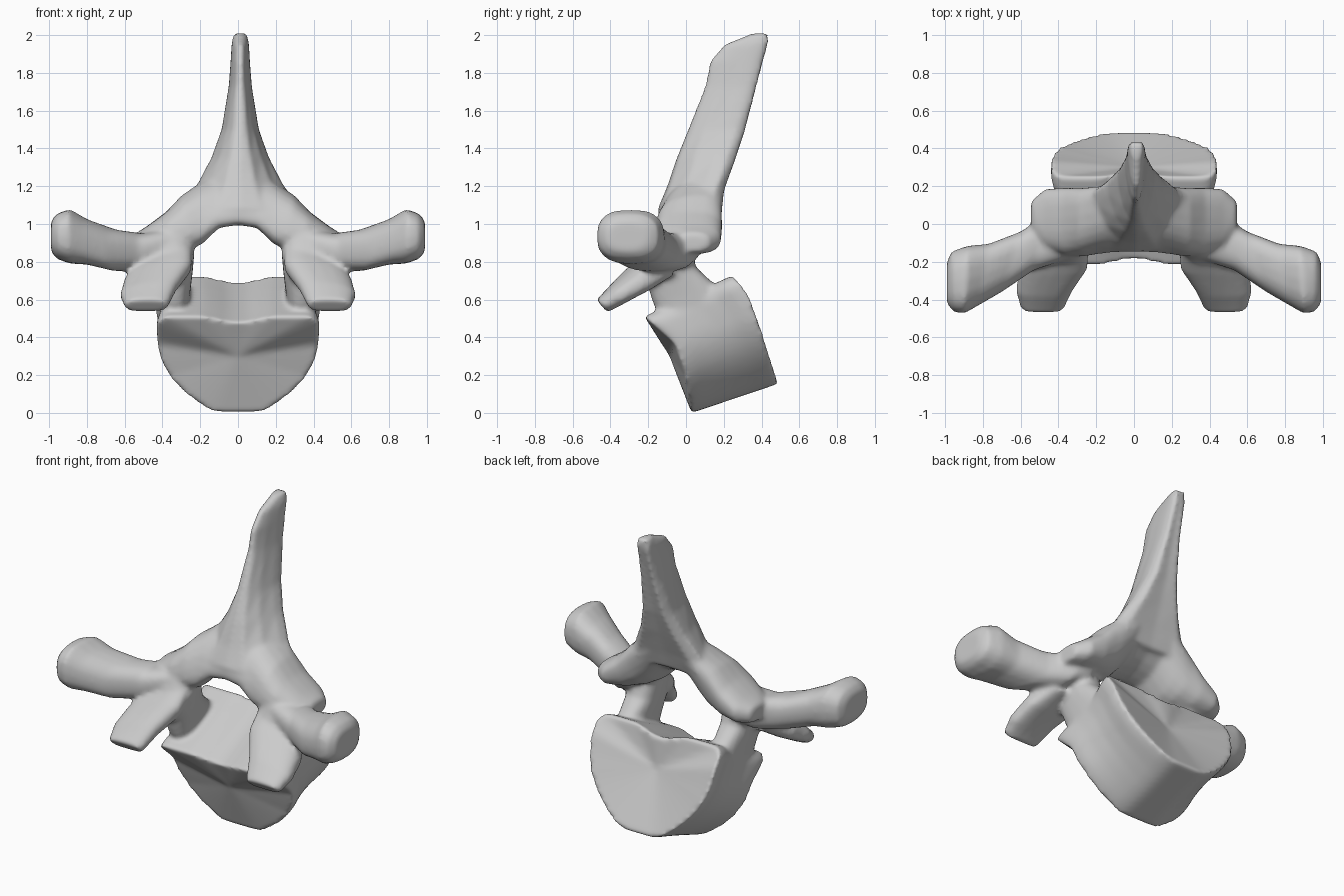
import bpy, bmesh
from math import cos, sin, pi, copysign
from mathutils import Vector as V

if "Cube" in bpy.data.objects:
    bpy.data.objects.remove(bpy.data.objects["Cube"])

bm = bmesh.new()


def loft(rings, dish=(0, 0)):
    """Skin closed rings; caps are fans whose centre moves along y by dish."""
    loops = [[bm.verts.new(p) for p in r] for r in rings]
    n = len(loops[0])
    faces = []
    for a, b in zip(loops, loops[1:]):
        for i in range(n):
            j = (i + 1) % n
            faces.append(bm.faces.new((a[i], a[j], b[j], b[i])))
    for loop, d in ((loops[0], dish[0]), (loops[-1], dish[1])):
        c = sum((v.co for v in loop), V()) / n + V((0, d, 0))
        c = bm.verts.new(c)
        for i in range(n):
            faces.append(bm.faces.new((loop[i], loop[(i + 1) % n], c)))
    bmesh.ops.recalc_face_normals(bm, faces=faces)


def oval(c, u, v, power=2.6, n=20):
    """Rounded-box ring around c with half-axes u and v."""
    k = 2 / power
    out = []
    for i in range(n):
        a = 2 * pi * i / n
        ca, sa = cos(a), sin(a)
        out.append(V(c) + V(u) * copysign(abs(ca) ** k, ca)
                   + V(v) * copysign(abs(sa) ** k, sa))
    return out


def limb(stations, side):
    m = V((side, 1, 1))
    loft([[p * m for p in oval(*s)] for s in stations])


def soften_loop(pts, passes=2):
    """Corner cutting on a closed 2D outline."""
    for _ in range(passes):
        out = []
        for (ax, ay), (bx, by) in zip(pts, pts[1:] + pts[:1]):
            out += [(ax * .75 + bx * .25, ay * .75 + by * .25),
                    (ax * .25 + bx * .75, ay * .25 + by * .75)]
        pts = out
    return pts


def interp(table, h):
    h = max(h, 0)
    for (h0, y0, z0), (h1, y1, z1) in zip(table, table[1:]):
        if h <= h1:
            t = (h - h0) / (h1 - h0)
            return y0 + (y1 - y0) * t, z0 + (z1 - z0) * t
    return table[-1][1:]


# Vertebral body: D section swept from the front end plate to the back one
half = [(0, -.01), (.13, 0), (.26, .17), (.36, .37), (.415, .58), (.43, .8),
        (.43, 1.0), (.33, 1.05), (.17, 1.03), (0, .95)]
section = soften_loop(half + [(-x, h) for x, h in half[-2:0:-1]])
front = [(0, .03, 0), (.4, -.005, .2), (.74, -.06, .37), (1.03, -.22, .51)]
back = [(0, .49, .155), (.5, .4, .44), (.85, .33, .63), (1.03, .25, .73)]
rings = []
for t, w in ((0, 1), (.12, 1), (.3, .965), (.5, .95), (.7, .97), (.88, 1.02), (1, 1.02)):
    ring = []
    for x, h in section:
        p = V(interp(front, h)).lerp(V(interp(back, h)), t)
        ring.append((x * w, p.x, p.y))
    rings.append(ring)
loft(rings, (0, -.06))

# Spinous process: narrow front ridge, broad back; (z, y front, y back, half width)
blade = [(1.08, -.15, .17, .33), (1.2, -.1, .21, .235), (1.35, -.05, .265, .155),
         (1.5, .01, .315, .1), (1.73, .1, .375, .062), (1.86, .125, .41, .052),
         (1.95, .2, .435, .047), (2.01, .35, .435, .037)]
shape = [(0, 0), (.35, .04), (.72, .3), (.95, .65), (1, .85), (.75, 1), (0, .97)]
shape += [(-x, t) for x, t in shape[-2:0:-1]]
loft([[(w * x + .012, yf + (yb - yf) * t, z) for x, t in shape]
      for z, yf, yb, w in blade])

for s in (-1, 1):
    # Lamina with the rear articular corner, leaning back towards the spine
    limb([((0, .03, 1.14), (0, .07, .14), (0, .155, .03)),
          ((.1, .03, 1.13), (0, .07, .145), (0, .155, .03)),
          ((.19, .02, 1.06), (0, .05, .165), (0, .165, .02)),
          ((.27, .01, 1.01), (.03, .03, .14), (0, .175, .01)),
          ((.36, .01, .955), (.02, .02, .11), (0, .18, 0)),
          ((.47, .03, .915), (.01, 0, .075), (0, .155, 0)),
          ((.545, .04, .9), (0, 0, .05), (0, .08, 0))], s)
    # Pedicle
    limb([((.335, .08, .48), (.07, 0, 0), (0, .18, .04)),
          ((.335, .0, .62), (.08, 0, 0), (0, .175, .04)),
          ((.335, -.08, .74), (.095, 0, 0), (0, .135, .03)),
          ((.36, -.1, .85), (.13, 0, 0), (0, .125, .02)),
          ((.39, -.06, .93), (.13, 0, -.03), (0, .12, 0))], s)
    # Transverse process with a knobbed end
    limb([((.36, -.05, .89), (0, 0, .09), (0, .14, 0)),
          ((.5, -.1, .85), (0, 0, .1), (-.03, .145, 0)),
          ((.65, -.2, .86), (0, 0, .11), (-.05, .16, 0)),
          ((.8, -.27, .905), (0, 0, .12), (-.03, .165, 0)),
          ((.89, -.295, .935), (0, 0, .145), (-.01, .18, 0)),
          ((.96, -.305, .935), (0, 0, .12), (.005, .16, 0)),
          ((.99, -.31, .935), (0, 0, .08), (0, .11, 0))], s)
    # Front articular plate: flat slab sloping forward and down
    limb([((.39, -.11, .82), (.15, 0, -.05), (0, -.05, .07)),
          ((.425, -.23, .73), (.18, 0, -.04), (0, -.04, .065)),
          ((.475, -.35, .64), (.15, 0, -.02), (0, -.035, .05)),
          ((.485, -.445, .565), (.115, 0, 0), (0, -.03, .035))], s)

mesh = bpy.data.meshes.new("vertebra")
bm.to_mesh(mesh)
bm.free()
bone = bpy.data.objects.new("vertebra", mesh)
bpy.context.collection.objects.link(bone)

# Fuse the parts into one soft skin
remesh = bone.modifiers.new("fuse", 'REMESH')
remesh.mode = 'VOXEL'
remesh.voxel_size = .014
remesh.use_smooth_shade = True
soft = bone.modifiers.new("soften", 'SMOOTH')
soft.factor = .5
soft.iterations = 8
